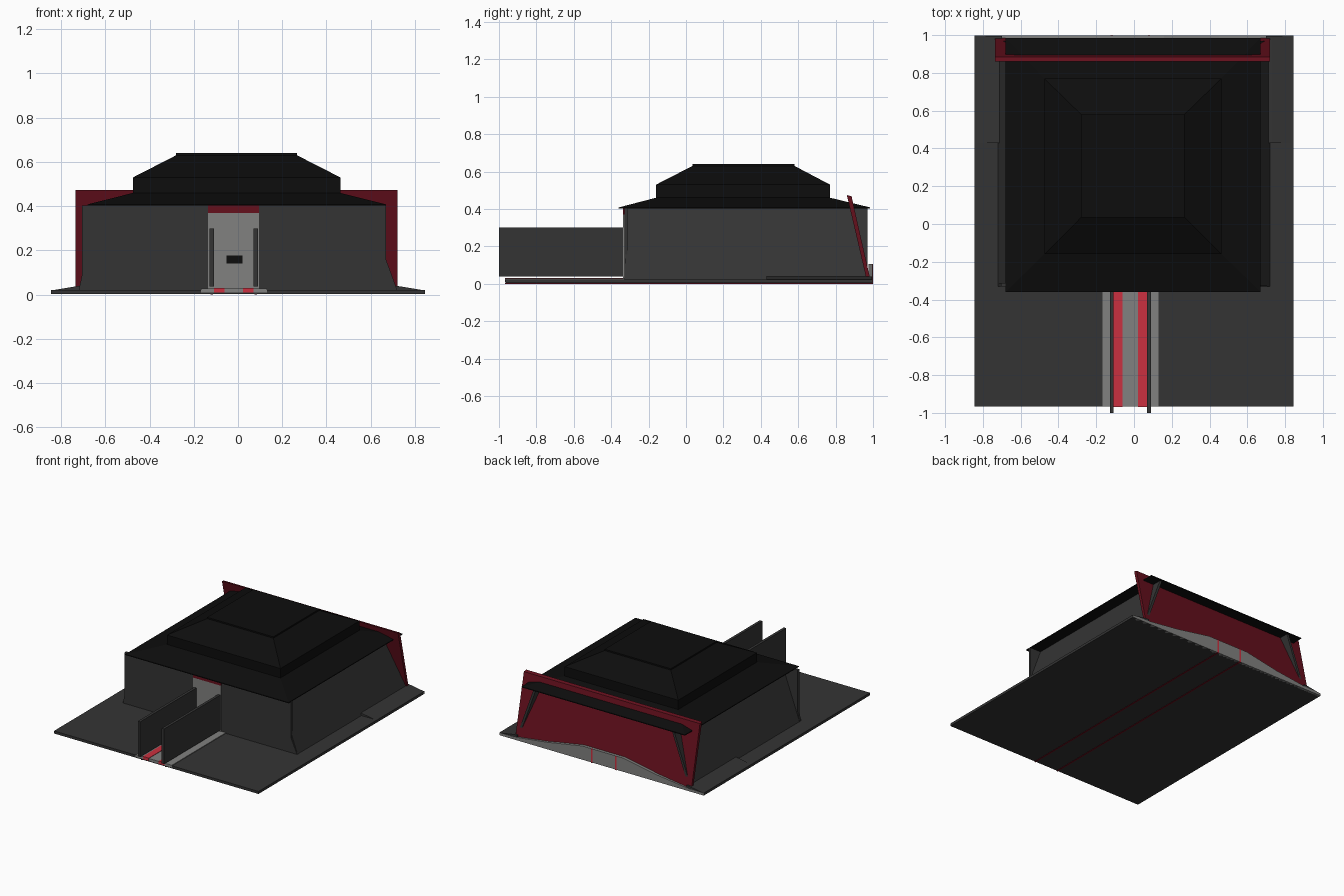
import bpy, bmesh
from mathutils import Vector

if "Cube" in bpy.data.objects:
    bpy.data.objects.remove(bpy.data.objects["Cube"])


def paint(name, rgb):
    m = bpy.data.materials.new(name)
    m.diffuse_color = (*rgb, 1)
    m.use_nodes = True
    m.node_tree.nodes["Principled BSDF"].inputs["Base Color"].default_value = m.diffuse_color
    return m


DARK = paint("dark_grey", (0.034, 0.034, 0.034))
BLACK = paint("black", (0.004, 0.004, 0.004))
GREY = paint("mid_grey", (0.22, 0.22, 0.215))
MAROON = paint("maroon", (0.13, 0.005, 0.012))
RED = paint("red", (0.6, 0.03, 0.05))


def finish(name, bm, mat):
    bmesh.ops.recalc_face_normals(bm, faces=bm.faces)
    me = bpy.data.meshes.new(name)
    bm.to_mesh(me)
    bm.free()
    me.materials.append(mat)
    ob = bpy.data.objects.new(name, me)
    bpy.context.collection.objects.link(ob)
    return ob


def prism(name, pts, offset, mat):
    """Flat outline pushed along an offset vector."""
    bm = bmesh.new()
    face = bm.faces.new([bm.verts.new(p) for p in pts])
    ext = bmesh.ops.extrude_face_region(bm, geom=[face], use_keep_orig=True)
    moved = [g for g in ext["geom"] if isinstance(g, bmesh.types.BMVert)]
    bmesh.ops.translate(bm, verts=moved, vec=Vector(offset))
    return finish(name, bm, mat)


def box(name, x0, x1, y0, y1, z0, z1, mat):
    return prism(name, [(x0, y0, z0), (x1, y0, z0), (x1, y1, z0), (x0, y1, z0)],
                 (0, 0, z1 - z0), mat)


def loft(name, rings, mat):
    """Stack of rectangles (x0, x1, y0, y1, z), closed at both ends."""
    bm = bmesh.new()
    loops = [[bm.verts.new(p) for p in ((a, c, z), (b, c, z), (b, d, z), (a, d, z))]
             for a, b, c, d, z in rings]
    for lo, hi in zip(loops, loops[1:]):
        for i in range(4):
            j = (i + 1) % 4
            bm.faces.new((lo[i], lo[j], hi[j], hi[i]))
    bm.faces.new(loops[0])
    bm.faces.new(loops[-1])
    return finish(name, bm, mat)


# Ground slab
box("ground_slab", -0.845, 0.845, -0.965, 0.995, 0.003, 0.022, DARK)

# Stepped hip roof
loft("roof", [(-0.68, 0.67, -0.36, 0.985, 0.402),
              (-0.68, 0.67, -0.36, 0.985, 0.408),
              (-0.475, 0.463, -0.16, 0.77, 0.46),
              (-0.475, 0.463, -0.16, 0.77, 0.53),
              (-0.28, 0.267, 0.035, 0.58, 0.63),
              (-0.28, 0.267, 0.035, 0.58, 0.64)], BLACK)

# Front wall with flared right foot, in two halves around the doorway
prism("front_wall_left", [(-0.72, -0.33, 0.02), (-0.13, -0.33, 0.02),
                          (-0.13, -0.33, 0.404), (-0.705, -0.33, 0.404),
                          (-0.705, -0.33, 0.09)], (0, 0.018, 0), DARK)
prism("front_wall_right", [(0.09, -0.33, 0.02), (0.72, -0.33, 0.02),
                           (0.67, -0.33, 0.13), (0.67, -0.33, 0.404),
                           (0.09, -0.33, 0.404)], (0, 0.018, 0), DARK)

# Inward leaning side walls and the low banks at their rear half
for side, s in (("left", -1), ("right", 1)):
    prism(f"side_wall_{side}", [(s * 0.72, -0.325, 0.02), (s * 0.58, -0.325, 0.404),
                                (s * 0.562, -0.325, 0.404), (s * 0.70, -0.325, 0.02)],
          (0, 1.295, 0), DARK)
    prism(f"side_bank_{side}", [(s * 0.70, 0.43, 0.02), (s * 0.70, 0.43, 0.04),
                                (s * 0.73, 0.43, 0.038), (s * 0.84, 0.43, 0.02)],
          (0, 0.565, 0), DARK)

# Leaning rear panel
prism("rear_panel", [(-0.735, 0.965, 0.025), (-0.735, 0.985, 0.025),
                     (-0.735, 0.885, 0.468), (-0.735, 0.86, 0.474)], (1.455, 0, 0), MAROON)

# Humped kerb at the rear
hump = [(-0.72, 0.022), (-0.45, 0.055), (-0.18, 0.105), (0.16, 0.105), (0.45, 0.055), (0.72, 0.022)]
prism("rear_kerb", [(-0.845, 0.975, 0.003), (-0.845, 0.975, 0.02)]
      + [(x, 0.975, z) for x, z in hump]
      + [(0.845, 0.975, 0.02), (0.845, 0.975, 0.003)], (0, 0.022, 0), GREY)

# Door, lintel and handle plate
box("door", -0.135, 0.095, -0.336, -0.312, 0.02, 0.37, GREY)
box("door_lintel", -0.135, 0.095, -0.336, -0.312, 0.37, 0.404, MAROON)
box("door_plate", -0.052, 0.02, -0.342, -0.334, 0.14, 0.176, BLACK)

# Entrance path with two coloured stripes
box("path", -0.168, 0.13, -0.967, -0.33, 0.01, 0.027, GREY)
for i, (a, b) in enumerate(((-0.108, -0.06), (0.022, 0.07))):
    box(f"path_stripe_{i}", a, b, -0.968, -0.336, 0.01, 0.030, RED)

# Corridor walls, with the red seam lines beneath and up the rear kerb
for side, x in (("left", -0.118), ("right", 0.08)):
    box(f"corridor_wall_{side}", x - 0.01, x + 0.01, -1.0, -0.33, 0.038, 0.3, DARK)
    box(f"under_seam_{side}", x - 0.006, x + 0.006, -0.967, 1.0, 0.0, 0.004, MAROON)
    box(f"kerb_seam_{side}", x - 0.006, x + 0.006, 0.99, 1.0, 0.0, 0.105, RED)
